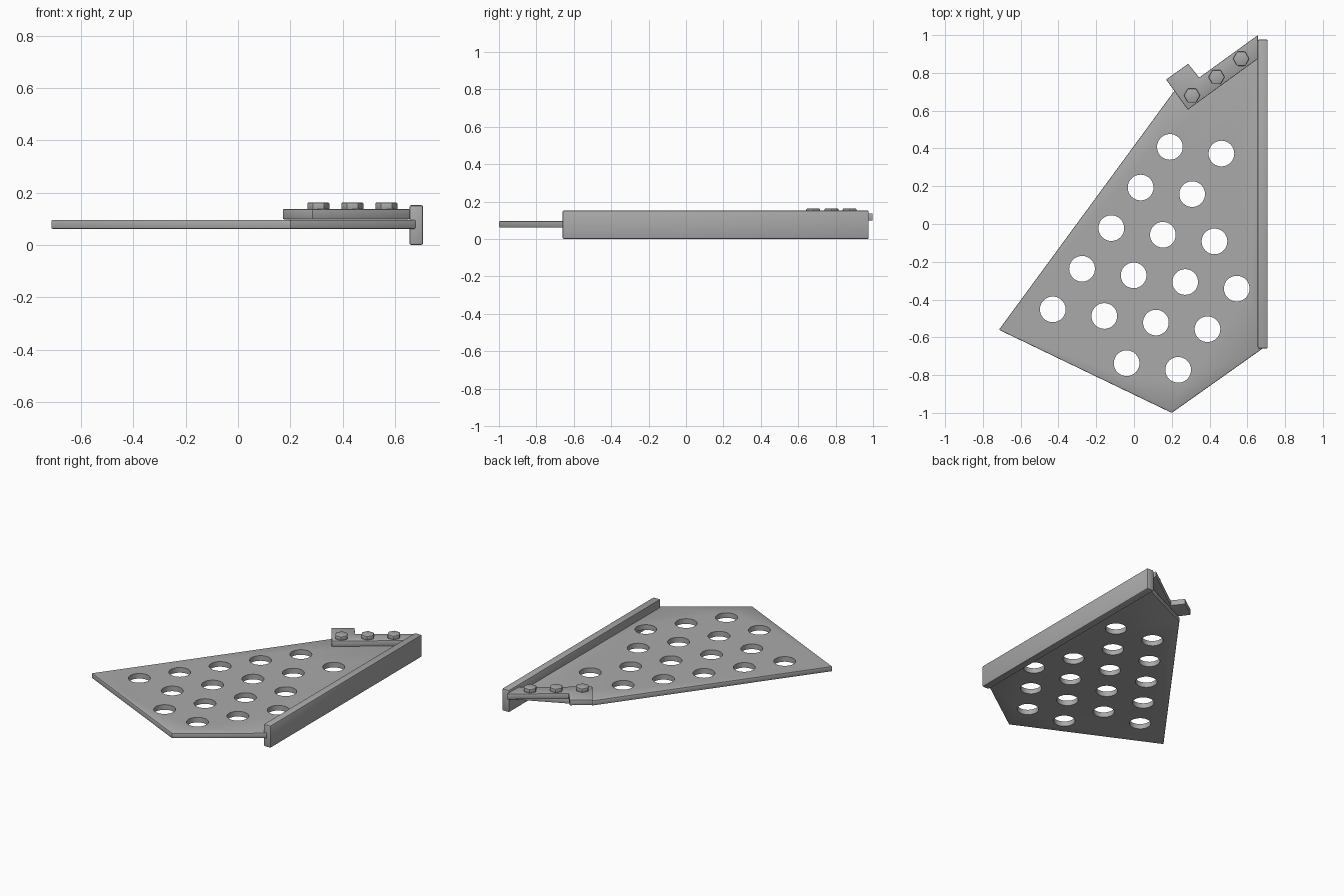
import bpy
import bmesh
import math
from mathutils import Matrix, Vector

cube = bpy.data.objects.get("Cube")
if cube:
    bpy.data.objects.remove(cube, do_unlink=True)

grey = bpy.data.materials.new("plain grey")
grey.use_nodes = True
color = (0.4, 0.4, 0.4, 1.0)
grey.diffuse_color = color
grey.node_tree.nodes["Principled BSDF"].inputs["Base Color"].default_value = color


def add_object(name, bm):
    mesh = bpy.data.meshes.new(name)
    bmesh.ops.recalc_face_normals(bm, faces=bm.faces)
    bm.to_mesh(mesh)
    bm.free()
    mesh.materials.append(grey)
    obj = bpy.data.objects.new(name, mesh)
    bpy.context.collection.objects.link(obj)
    return obj


def prism(name, outline, bottom, top, bevel):
    """Extrude a flat outline upward and soften its edges."""
    bm = bmesh.new()
    face = bm.faces.new([bm.verts.new((x, y, bottom)) for x, y in outline])
    extruded = bmesh.ops.extrude_face_region(bm, geom=[face])["geom"]
    verts = [v for v in extruded if isinstance(v, bmesh.types.BMVert)]
    bmesh.ops.translate(bm, verts=verts, vec=(0, 0, top - bottom))
    bmesh.ops.recalc_face_normals(bm, faces=bm.faces)
    bmesh.ops.bevel(bm, geom=bm.edges[:], offset=bevel, segments=2,
                    profile=0.5, affect='EDGES')
    return add_object(name, bm)


# Perforated base plate
plate = prism("base_plate", [(-0.715, -0.56), (0.2, -1.0), (0.68, -0.66),
                             (0.68, 0.92), (0.21, 0.7)], 0.061, 0.096, 0.005)

# Holes lie on a slanted lattice: first and last column of every row
start, across, down = Vector((0.19, 0.408)), Vector((0.273, -0.035)), Vector((-0.155, -0.215))
rows = [(0, 1), (0, 1), (0, 2), (0, 3), (0, 3), (2, 3)]
bm = bmesh.new()
for r, (first, last) in enumerate(rows):
    for c in range(first, last + 1):
        p = start + across * c + down * r
        bmesh.ops.create_cone(bm, cap_ends=True, segments=40, radius1=0.068,
                              radius2=0.068, depth=0.2,
                              matrix=Matrix.Translation((p.x, p.y, 0.08)))
cutter = add_object("hole_cutter", bm)
cutter.hide_render = True

cut = plate.modifiers.new("holes", 'BOOLEAN')
cut.operation = 'DIFFERENCE'
cut.solver = 'EXACT'
cut.object = cutter
bpy.context.view_layer.objects.active = plate
bpy.ops.object.modifier_apply(modifier=cut.name)
bpy.data.objects.remove(cutter, do_unlink=True)

# Upright rail along the left edge
rail = prism("side_rail", [(0.655, -0.66), (0.708, -0.66),
                           (0.708, 0.977), (0.655, 0.977)], 0.0, 0.152, 0.008)

# Notched bracket on top of the plate
bracket = prism("bracket", [(0.17, 0.765), (0.285, 0.605), (0.656, 0.875),
                            (0.656, 1.0), (0.345, 0.775), (0.287, 0.848)],
                0.098, 0.137, 0.004)

# Hexagonal bolt heads
bolts = []
for i in range(3):
    cx, cy = 0.307 + 0.13 * i, 0.68 + 0.0975 * i
    hexagon = [(cx + 0.043 * math.cos(k * math.pi / 3),
                cy + 0.043 * math.sin(k * math.pi / 3)) for k in range(6)]
    bolts.append(prism(f"bolt_head_{i + 1}", hexagon, 0.134, 0.162, 0.004))

# Smooth the rounded edges and hole walls
bpy.ops.object.select_all(action='DESELECT')
for obj in [plate, rail, bracket] + bolts:
    obj.select_set(True)
bpy.context.view_layer.objects.active = plate
bpy.ops.object.shade_smooth_by_angle(angle=math.radians(30))
